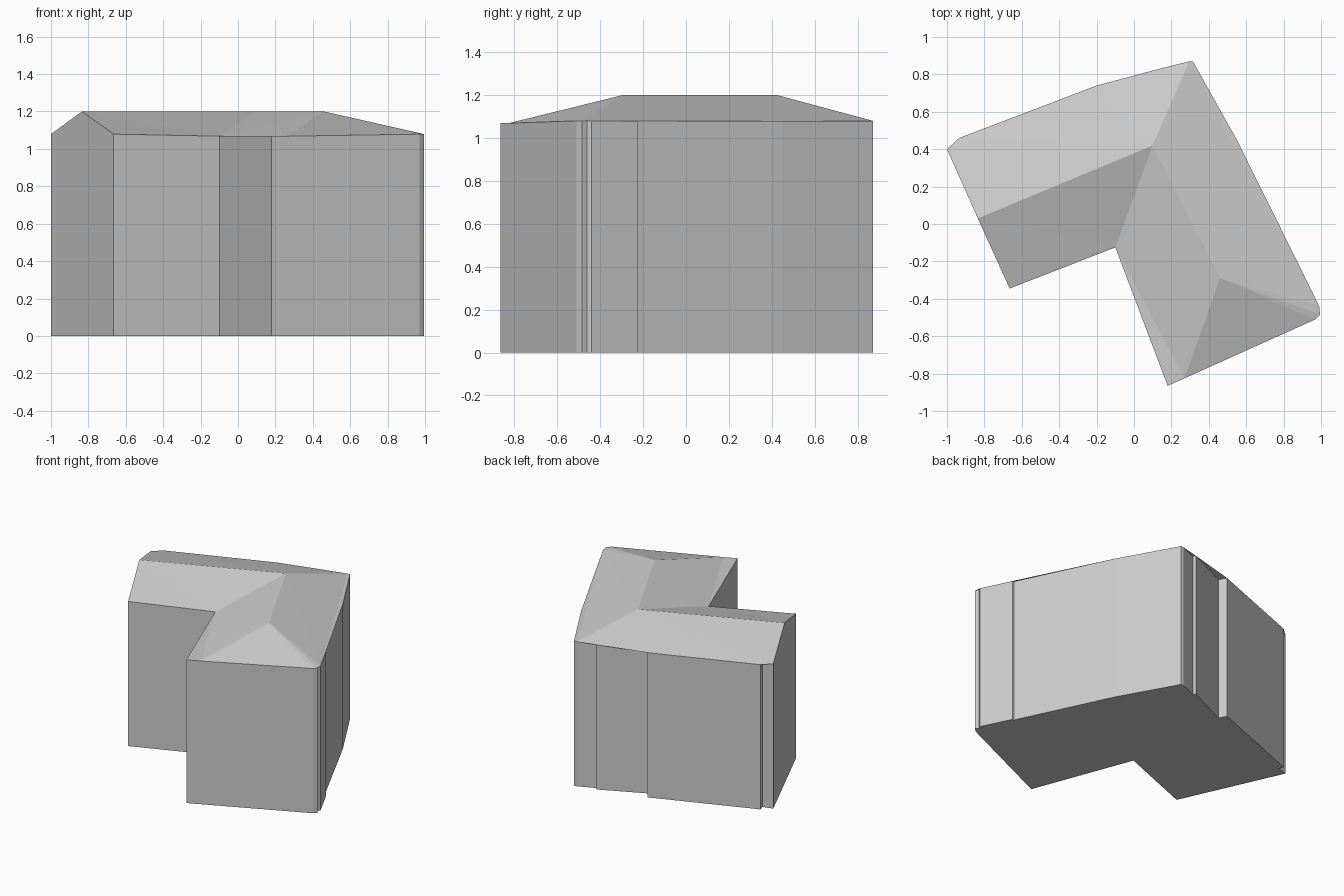
import bpy
import bmesh

cube = bpy.data.objects.get("Cube")
if cube:
    bpy.data.objects.remove(cube, do_unlink=True)

EAVE, RIDGE = 1.075, 1.2

# One flat grey for walls and roof
grey = bpy.data.materials.new("light grey")
grey.use_nodes = True
colour = (0.6, 0.6, 0.6, 1)
grey.diffuse_color = colour
grey.node_tree.nodes["Principled BSDF"].inputs["Base Color"].default_value = colour

# L-shaped footprint, counter-clockwise, grouped by side
gable_corner = [(-1.0, 0.4)]
wing_front = [(-0.665, -0.345), (-0.1, -0.125)]
inner_side = [(0.18, -0.865), (0.27, -0.825)]
hip_end = [(0.97, -0.51), (0.995, -0.485)]
long_side = [(0.98, -0.46), (0.99, -0.44), (0.885, -0.225), (0.872, -0.225),
             (0.55, 0.45), (0.315, 0.87), (0.295, 0.87)]
back_side = [(0.165, 0.815), (0.155, 0.835), (-0.17, 0.685), (-0.2, 0.74),
             (-0.935, 0.46), (-0.925, 0.42)]
sides = [gable_corner, wing_front, inner_side, hip_end, long_side, back_side]
outline = [p for side in sides for p in side]


def eave_height(x, y):
    """Eaves dip slightly around the inner side."""
    return 1.068 if (x, y) in wing_front[1:] + inner_side else EAVE + 0.004


def add_object(name, bm):
    mesh = bpy.data.meshes.new(name)
    bm.to_mesh(mesh)
    bm.free()
    mesh.materials.append(grey)
    obj = bpy.data.objects.new(name, mesh)
    bpy.context.collection.objects.link(obj)
    return obj


# Walls with floor; the gable wall rises to the ridge
gable_peak = (-0.835, 0.03, RIDGE)
bm = bmesh.new()
low = [bm.verts.new((x, y, 0)) for x, y in outline]
high = [bm.verts.new((x, y, eave_height(x, y))) for x, y in outline]
for i in range(len(outline)):
    j = (i + 1) % len(outline)
    loop = [low[i], low[j], high[j]]
    if i == 0:
        loop.append(bm.verts.new(gable_peak))
    bm.faces.new(loop + [high[i]])
bm.faces.new(low[::-1])
add_object("walls", bm)

# Roof slopes meeting along the two ridges
bm = bmesh.new()
eave = {p: bm.verts.new((*p, eave_height(*p))) for p in outline}
peak = bm.verts.new(gable_peak)
junction = bm.verts.new((0.1, 0.42, RIDGE))
hip = bm.verts.new((0.46, -0.29, RIDGE))
slopes = [
    (wing_front, [junction, peak]),
    (wing_front[-1:] + inner_side[-1:], [hip, junction]),
    (wing_front[-1:] + inner_side, []),
    (inner_side[-1:] + hip_end, [hip]),
    (hip_end[-1:] + long_side, [junction, hip]),
    (long_side[-1:] + back_side + gable_corner, [peak, junction]),
]
for edge, top in slopes:
    bm.faces.new([eave[p] for p in edge] + top)
bmesh.ops.triangulate(bm, faces=bm.faces[:], ngon_method='EAR_CLIP')
add_object("roof", bm)
